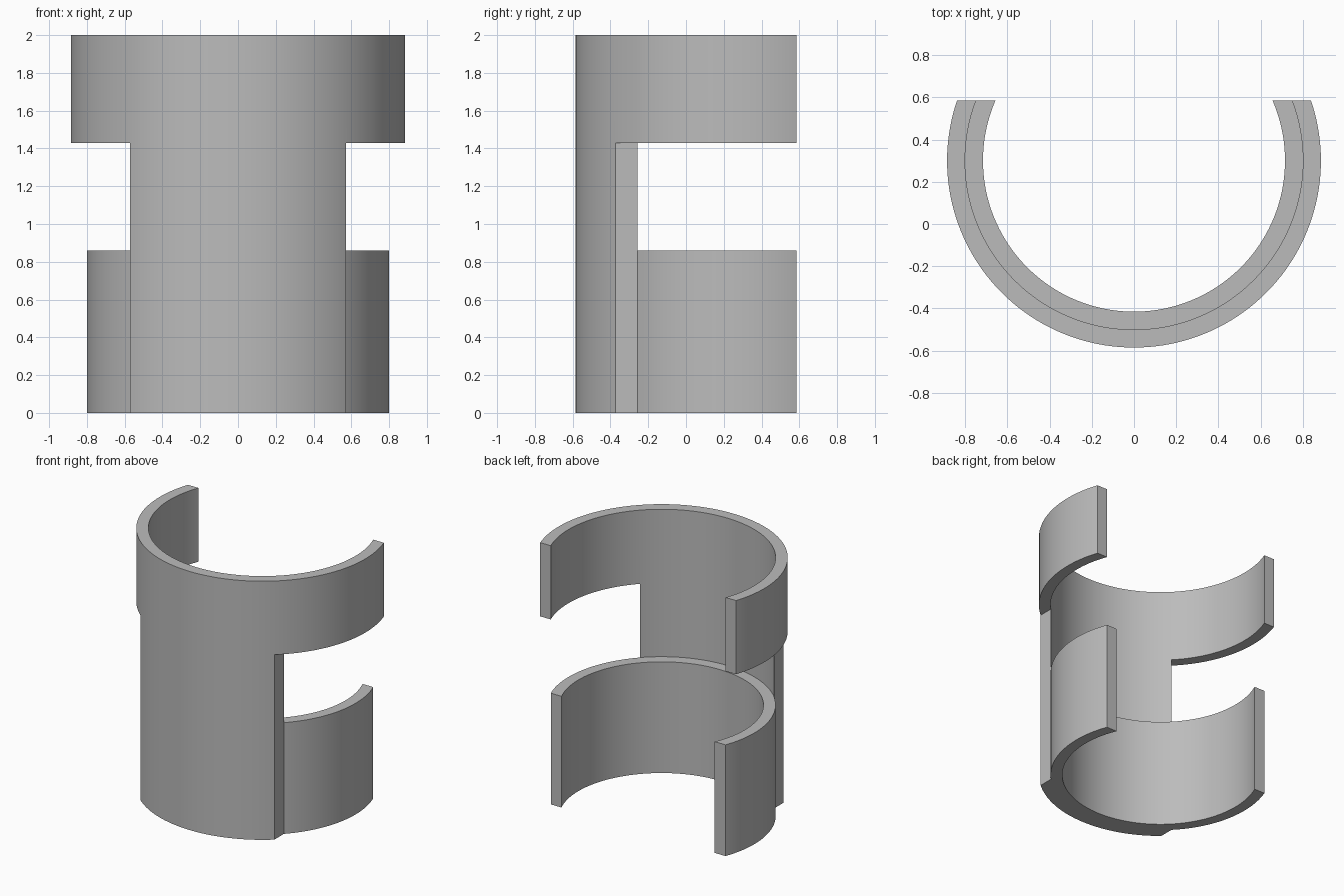
import bpy, bmesh, math
from mathutils import Vector

if "Cube" in bpy.data.objects:
    bpy.data.objects.remove(bpy.data.objects["Cube"], do_unlink=True)

CENTRE_Y = 0.30
SEGMENTS = 160

grey = bpy.data.materials.new("plain grey")
grey.use_nodes = True
colour = (0.5, 0.5, 0.5, 1)
grey.diffuse_color = colour
grey.node_tree.nodes["Principled BSDF"].inputs["Base Color"].default_value = colour


def add_object(name, bm):
    bmesh.ops.recalc_face_normals(bm, faces=bm.faces)
    mesh = bpy.data.meshes.new(name)
    bm.to_mesh(mesh)
    bm.free()
    obj = bpy.data.objects.new(name, mesh)
    obj.data.materials.append(grey)
    bpy.context.collection.objects.link(obj)
    return obj


def tube(name, inner, outer, height):
    """Full ring standing on the ground, spun from a rectangular section."""
    bm = bmesh.new()
    section = [(inner, 0), (outer, 0), (outer, height), (inner, height)]
    verts = [bm.verts.new((r, CENTRE_Y, z)) for r, z in section]
    edges = [bm.edges.new((verts[i], verts[i - 1])) for i in range(4)]
    bmesh.ops.spin(bm, geom=verts + edges, cent=(0, CENTRE_Y, 0), axis=(0, 0, 1),
                   angle=math.tau, steps=SEGMENTS, use_merge=True)
    bmesh.ops.remove_doubles(bm, verts=bm.verts, dist=1e-5)
    return add_object(name, bm)


def cut_box(target, low, high):
    """Remove the box between two corners from the target."""
    low, high = Vector(low), Vector(high)
    bm = bmesh.new()
    bmesh.ops.create_cube(bm, size=1)
    bmesh.ops.scale(bm, vec=high - low, verts=bm.verts)
    bmesh.ops.translate(bm, vec=(low + high) / 2, verts=bm.verts)
    cutter = add_object("cutter", bm)
    cutter.hide_render = True
    mod = target.modifiers.new("cut", "BOOLEAN")
    mod.operation = "DIFFERENCE"
    mod.solver = "EXACT"
    mod.object = cutter
    select_only(target)
    bpy.ops.object.modifier_apply(modifier=mod.name)
    bpy.data.objects.remove(cutter, do_unlink=True)


def select_only(obj):
    bpy.ops.object.select_all(action="DESELECT")
    obj.select_set(True)
    bpy.context.view_layer.objects.active = obj


# Outer shell: upper collar with the front plate reaching down to the ground
shell = tube("collar_and_front_plate", 0.8, 0.885, 2)
# Inner lower band, nested against the plate
band = tube("lower_band", 0.715, 0.8, 0.86)

# Open the back of both rings
for part in (shell, band):
    cut_box(part, (-2, 0.585, -1), (2, 2, 3))

# Side notches leave only the plate below the collar
cut_box(shell, (0.573, -2, -1), (2, 2, 1.43))
cut_box(shell, (-2, -2, -1), (-0.573, 2, 1.43))
# Clear the back stubs between the notches
cut_box(shell, (-0.7, 0.3, -1), (0.7, 2, 1.43))

for part in (shell, band):
    select_only(part)
    bpy.ops.object.shade_smooth_by_angle(angle=math.radians(30))
